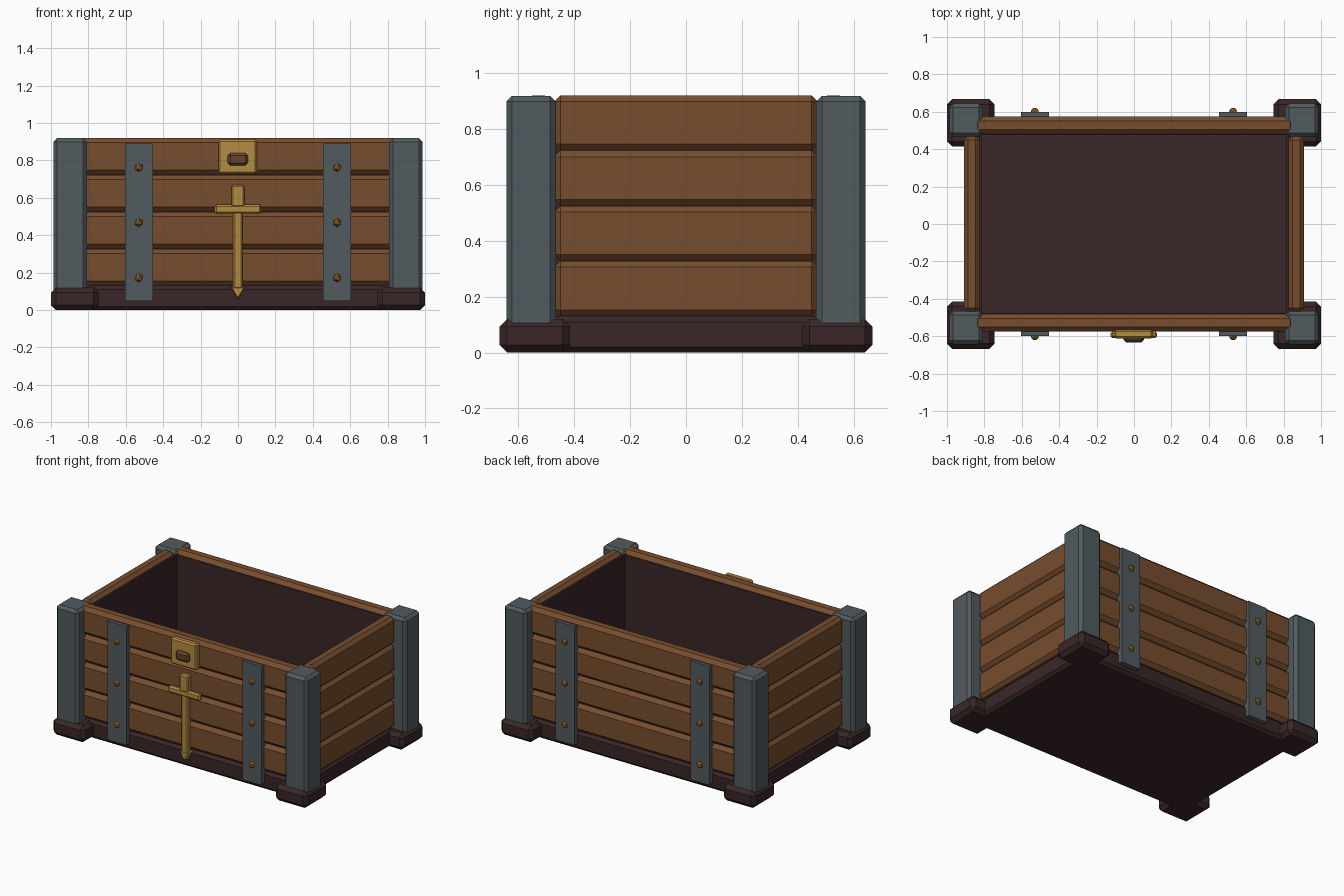
import bpy
import bmesh
from mathutils import Matrix, Vector

cube = bpy.data.objects.get("Cube")
if cube:
    bpy.data.objects.remove(cube, do_unlink=True)


def material(name, hex_code):
    """Flat material from an sRGB hex colour."""
    srgb = [int(hex_code[i:i + 2], 16) / 255 for i in (0, 2, 4)]
    colour = [((c + 0.055) / 1.055) ** 2.4 for c in srgb] + [1]
    mat = bpy.data.materials.new(name)
    mat.use_nodes = True
    mat.diffuse_color = colour
    mat.node_tree.nodes["Principled BSDF"].inputs["Base Color"].default_value = colour
    return mat


wood = material("warm wood", "774d2e")
dark_wood = material("dark maroon wood", "3a2627")
iron = material("grey iron", "515b5f")
gold = material("gold", "b58c42")
bronze = material("rivet bronze", "98692a")
lock_brown = material("lock brown", "68442f")


def finish(name, bm, mat):
    bmesh.ops.recalc_face_normals(bm, faces=bm.faces)
    mesh = bpy.data.meshes.new(name)
    bm.to_mesh(mesh)
    bm.free()
    mesh.materials.append(mat)
    obj = bpy.data.objects.new(name, mesh)
    bpy.context.collection.objects.link(obj)
    return obj


def box(name, x, y, z, mat, chamfer=0.0):
    """Chamfered box from (low, high) ranges on each axis."""
    lows, highs = zip(*(sorted(r) for r in (x, y, z)))
    low, high = Vector(lows), Vector(highs)
    bm = bmesh.new()
    size = Matrix.Diagonal(high - low).to_4x4()
    bmesh.ops.create_cube(bm, size=1, matrix=Matrix.Translation((low + high) / 2) @ size)
    if chamfer:
        bmesh.ops.bevel(bm, geom=bm.edges[:], offset=chamfer, segments=1,
                        profile=0.5, affect='EDGES')
    return finish(name, bm, mat)


def rivet(name, x, y, z):
    bm = bmesh.new()
    bmesh.ops.create_icosphere(bm, subdivisions=1, radius=0.024,
                               matrix=Matrix.Translation((x, y, z)))
    return finish(name, bm, bronze)


# Base slab and the inner lining
box("base", (-0.895, 0.895), (-0.565, 0.565), (0, 0.13), dark_wood, 0.02)
for s, side in ((1, "left"), (-1, "right")):
    box(f"{side}_lining", (s * 0.813, s * 0.828), (-0.483, 0.483), (0.1, 0.892), dark_wood)
for s, side in ((1, "back"), (-1, "front")):
    box(f"{side}_lining", (-0.828, 0.828), (s * 0.475, s * 0.484), (0.1, 0.892), dark_wood)

# Corner posts on chunky feet
for sx, side in ((1, "left"), (-1, "right")):
    for sy, end in ((1, "back"), (-1, "front")):
        box(f"{end}_{side}_foot", (sx * 0.745, sx), (sy * 0.415, sy * 0.667),
            (0, 0.12), dark_wood, 0.027)
        box(f"{end}_{side}_post", (sx * 0.808, sx * 0.987), (sy * 0.466, sy * 0.643),
            (0.08, 0.919), iron, 0.02)

# Four rows of planks on every side
for row in range(4):
    bottom = 0.131 + row * 0.1975
    span = (bottom, bottom + 0.1965)
    for s, side in ((1, "back"), (-1, "front")):
        box(f"{side}_plank_{row + 1}", (-0.86, 0.86), (s * 0.48, s * 0.575),
            span, wood, 0.025)
    for s, side in ((1, "left"), (-1, "right")):
        box(f"{side}_plank_{row + 1}", (s * 0.825, s * 0.91), (-0.472, 0.472),
            span, wood, 0.022)

# Riveted iron straps, front and back
for sy, end in ((1, "back"), (-1, "front")):
    for sx, side in ((1, "left"), (-1, "right")):
        box(f"{end}_{side}_strap", (sx * 0.455, sx * 0.605), (sy * 0.555, sy * 0.6),
            (0.047, 0.89), iron)
        for i, z in enumerate((0.172, 0.468, 0.763)):
            rivet(f"{end}_{side}_rivet_{i + 1}", sx * 0.53, sy * 0.6, z)

# Lock plate and its latch block
box("lock_plate", (-0.105, 0.101), (-0.565, -0.612), (0.727, 0.912), gold, 0.01)
box("lock_block", (-0.055, 0.053), (-0.59, -0.633), (0.773, 0.84), lock_brown, 0.014)

# Sword-shaped hasp
box("hasp_handle", (-0.036, 0.034), (-0.565, -0.61), (0.55, 0.668), gold, 0.008)
box("hasp_guard", (-0.126, 0.124), (-0.575, -0.61), (0.515, 0.563), gold, 0.01)
box("hasp_blade", (-0.027, 0.025), (-0.56, -0.605), (0.11, 0.53), gold, 0.01)

# Pointed tip, a triangular prism
bm = bmesh.new()
corners = [bm.verts.new((x, -0.56, z)) for x, z in ((-0.043, 0.125), (0.041, 0.125), (-0.001, 0.055))]
face = bm.faces.new(corners)
moved = bmesh.ops.extrude_face_region(bm, geom=[face])["geom"]
front = [v for v in moved if isinstance(v, bmesh.types.BMVert)]
bmesh.ops.translate(bm, verts=front, vec=(0, -0.045, 0))
bmesh.ops.scale(bm, verts=front, vec=(0.75, 1, 0.75),
                space=Matrix.Translation((0, 0, -0.1)))
finish("hasp_tip", bm, gold)
